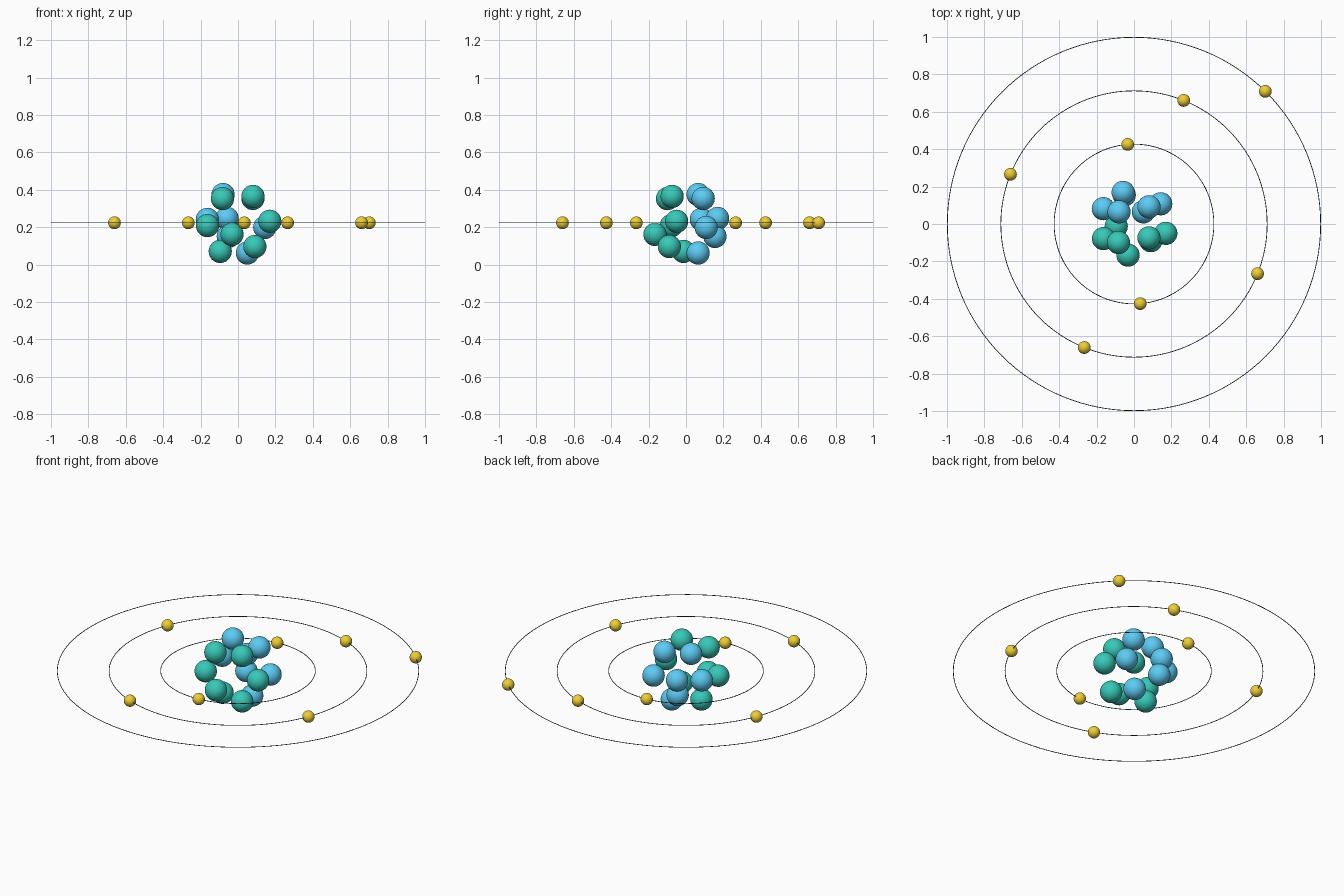
import bpy
from math import radians, cos, sin

if "Cube" in bpy.data.objects:
    bpy.data.objects.remove(bpy.data.objects["Cube"])

Z = 0.2235         # height of the orbit plane
DROP = 0.0015      # fine offset that seats the nucleus on the ground
NUCLEON_R = 0.062
ELECTRON_R = 0.034
WIRE_R = 0.002


def material(name, color):
    m = bpy.data.materials.new(name)
    m.diffuse_color = (*color, 1)
    m.use_nodes = True
    m.node_tree.nodes["Principled BSDF"].inputs["Base Color"].default_value = m.diffuse_color
    return m


BLUE = material("blue", (0.11, 0.60, 0.90))
TEAL = material("teal", (0.04, 0.58, 0.48))
GOLD = material("gold", (0.86, 0.62, 0.04))
DARK = material("dark", (0.03, 0.08, 0.13))


def finish(name, mat):
    ob = bpy.context.object
    ob.name = name
    ob.data.materials.append(mat)
    bpy.ops.object.shade_smooth()


def ball(name, loc, r, mat):
    bpy.ops.mesh.primitive_uv_sphere_add(segments=32, ring_count=16, radius=r, location=loc)
    finish(name, mat)


# Nucleus: protons towards the back, neutrons towards the front
protons = [(-0.08, 0.065, 0.376), (0.08, 0.092, 0.355), (0.143, 0.108, 0.200),
           (0.05, 0.065, 0.0635), (-0.164, 0.082, 0.243), (-0.058, 0.169, 0.248),
           (-0.052, 0.155, 0.152)]
neutrons = [(-0.083, -0.099, 0.354), (0.08, -0.074, 0.366), (-0.163, -0.078, 0.210),
            (0.17, -0.05, 0.233), (-0.032, -0.166, 0.163), (-0.095, -0.013, 0.072),
            (0.09, -0.089, 0.098)]
for kind, centres, mat in (("proton", protons, BLUE), ("neutron", neutrons, TEAL)):
    for i, (x, y, z) in enumerate(centres, 1):
        ball(f"{kind}_{i}", (x, y, z - DROP), NUCLEON_R, mat)

# Orbits with evenly spaced electrons: radius, electron count, first angle
for n, (r, count, start) in enumerate([(0.427, 2, 94.5), (0.712, 4, 68.1), (0.998, 1, 45.3)], 1):
    bpy.ops.mesh.primitive_torus_add(major_radius=r, minor_radius=WIRE_R, major_segments=128,
                                     minor_segments=8, location=(0, 0, Z))
    finish(f"orbit_{n}", DARK)
    for k in range(count):
        a = radians(start + 360 * k / count)
        ball(f"electron_{n}_{k + 1}", (r * cos(a), r * sin(a), Z), ELECTRON_R, GOLD)
